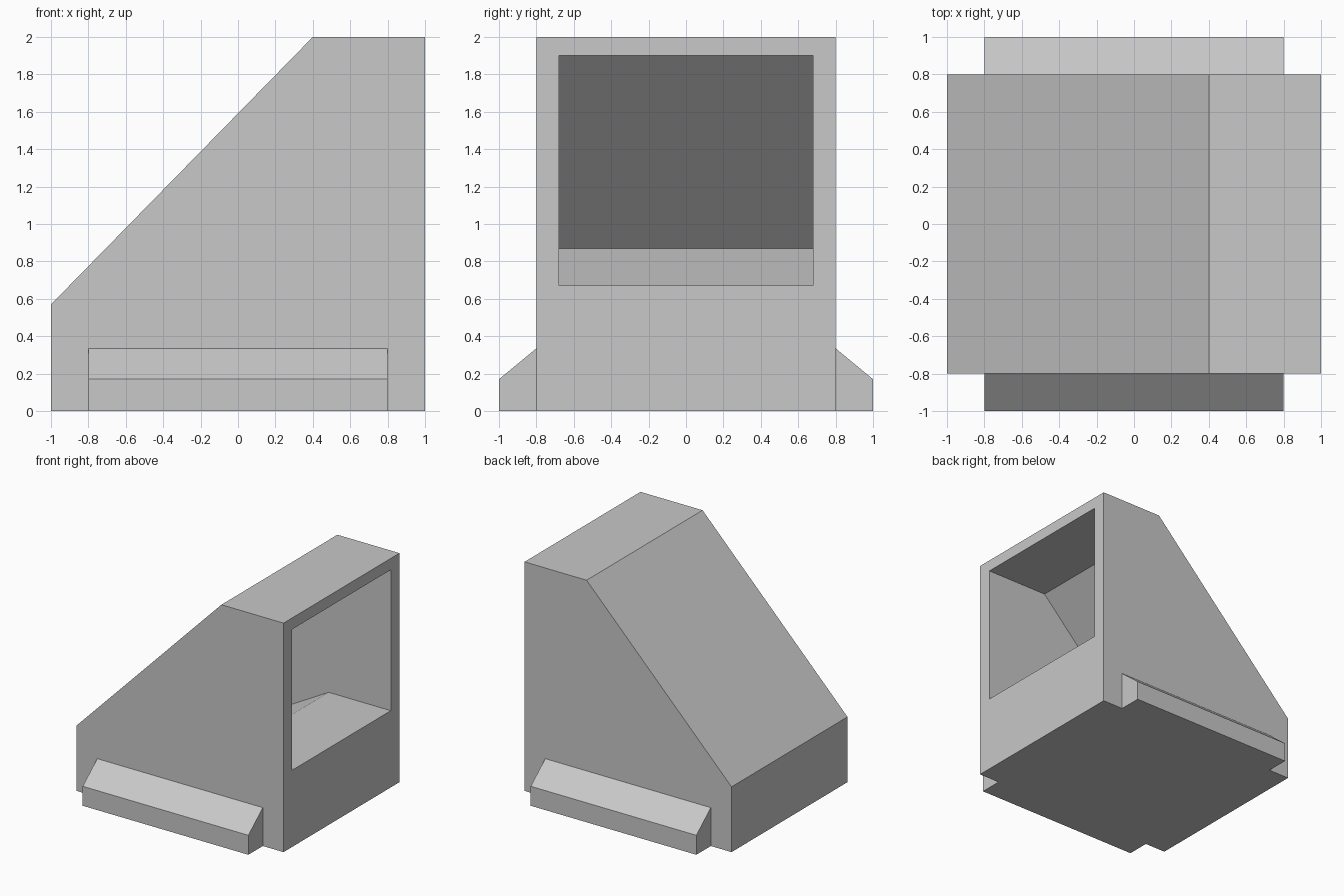
import bpy
import bmesh

cube = bpy.data.objects.get("Cube")
if cube:
    bpy.data.objects.remove(cube, do_unlink=True)

# Single flat grey
grey = bpy.data.materials.new("light_grey")
grey.use_nodes = True
colour = (0.58, 0.58, 0.58, 1.0)
grey.diffuse_color = colour
grey.node_tree.nodes["Principled BSDF"].inputs["Base Color"].default_value = colour


def prism(name, profile, place, start, end):
    """Extrude a 2D profile between two depths; place maps (a, b, depth) to xyz."""
    bm = bmesh.new()
    face = bm.faces.new([bm.verts.new(place(a, b, start)) for a, b in profile])
    new = bmesh.ops.extrude_face_region(bm, geom=[face])["geom"]
    offset = [e - s for s, e in zip(place(0, 0, start), place(0, 0, end))]
    bmesh.ops.translate(bm, vec=offset,
                        verts=[v for v in new if isinstance(v, bmesh.types.BMVert)])
    bmesh.ops.recalc_face_normals(bm, faces=bm.faces)
    mesh = bpy.data.meshes.new(name)
    bm.to_mesh(mesh)
    bm.free()
    mesh.materials.append(grey)
    obj = bpy.data.objects.new(name, mesh)
    bpy.context.collection.objects.link(obj)
    return obj


def along_y(a, b, d):
    return (a, d, b)


def along_x(a, b, d):
    return (d, a, b)


# Wedge-backed housing
housing = prism("housing", [(-1, 0), (1, 0), (1, 2), (0.4, 2), (-1, 0.57)],
                along_y, -0.8, 0.8)

# Recess opening to +x, with a sloping back and a dropping floor
cutter = prism("recess_cutter",
               [(1.1, 0.67), (1.1, 1.9), (0.4, 1.9), (-0.61, 0.87),
                (-0.74, 0.03), (0.4, 0.67)],
               along_y, -0.68, 0.68)
cutter.hide_render = True
cut = housing.modifiers.new("recess", 'BOOLEAN')
cut.operation = 'DIFFERENCE'
cut.solver = 'EXACT'
cut.object = cutter
bpy.context.view_layer.objects.active = housing
bpy.ops.object.modifier_apply(modifier=cut.name)
bpy.data.objects.remove(cutter, do_unlink=True)

# Bevelled side skirts, front and back
for name, s in (("front_skirt", -1), ("back_skirt", 1)):
    prism(name, [(s * 0.8, 0), (s, 0), (s, 0.17), (s * 0.8, 0.335)],
          along_x, -0.8, 0.8)
